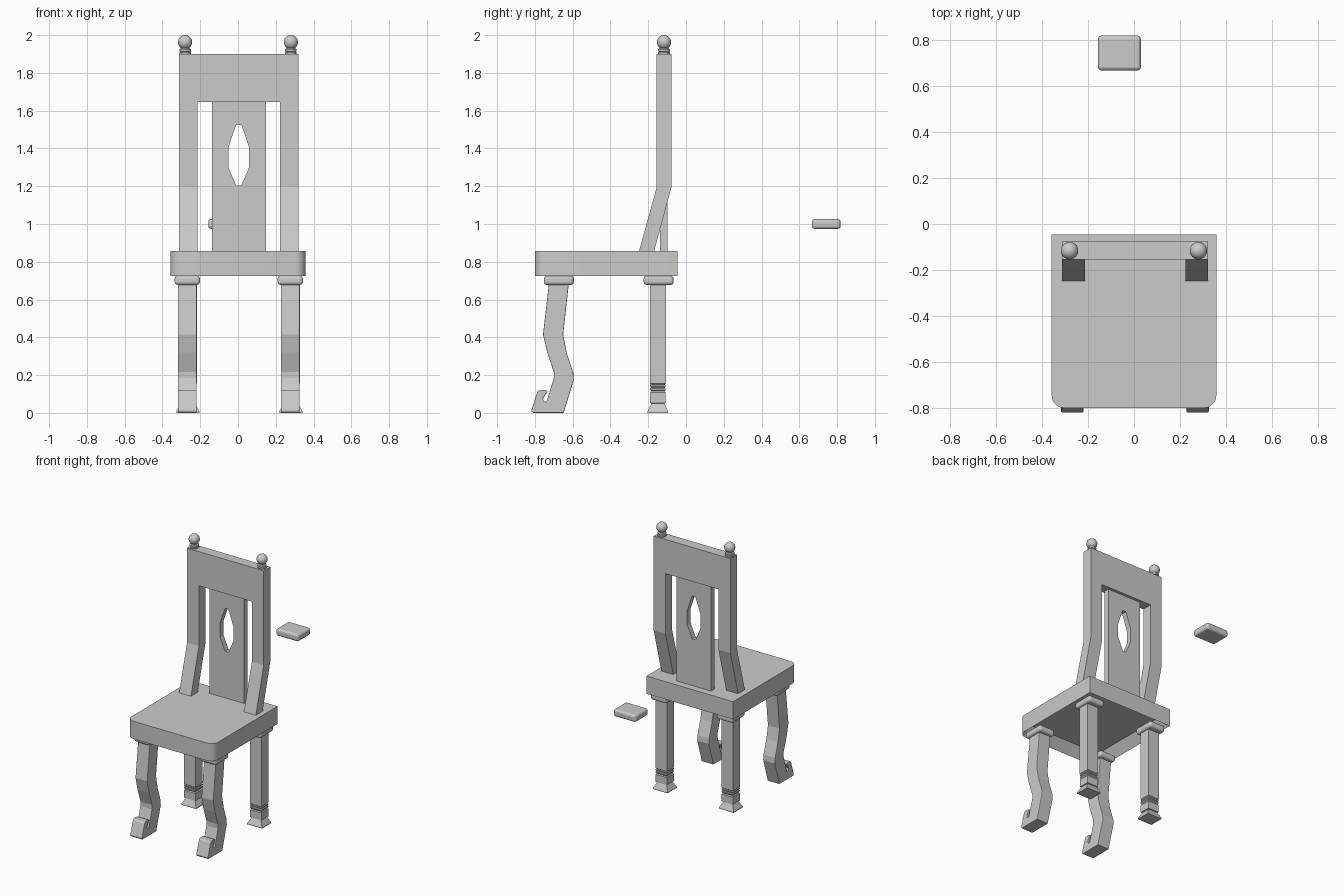
import bpy, bmesh, math
from mathutils import Vector

if "Cube" in bpy.data.objects:
    bpy.data.objects.remove(bpy.data.objects["Cube"])


def finish(name, bm, bevel=0.0, segments=2, smooth=False):
    bmesh.ops.recalc_face_normals(bm, faces=bm.faces)
    me = bpy.data.meshes.new(name)
    bm.to_mesh(me)
    bm.free()
    ob = bpy.data.objects.new(name, me)
    bpy.context.collection.objects.link(ob)
    if bevel:
        m = ob.modifiers.new("Bevel", 'BEVEL')
        m.width, m.segments = bevel, segments
        m.limit_method = 'ANGLE'
        m.angle_limit = math.radians(40)
    if smooth:
        bpy.ops.object.select_all(action='DESELECT')
        ob.select_set(True)
        bpy.context.view_layer.objects.active = ob
        bpy.ops.object.shade_smooth_by_angle(angle=math.radians(40))
    return ob


def extrude(bm, faces, vec):
    r = bmesh.ops.extrude_face_region(bm, geom=faces)
    bmesh.ops.translate(bm, vec=vec, verts=[v for v in r["geom"] if isinstance(v, bmesh.types.BMVert)])


def side_prism(name, profile, x0, x1, **kw):
    """(y, z) outline extruded along x"""
    bm = bmesh.new()
    f = bm.faces.new([bm.verts.new((x0, y, z)) for y, z in profile])
    extrude(bm, [f], Vector((x1 - x0, 0, 0)))
    return finish(name, bm, **kw)


def box(name, lo, hi, **kw):
    (y0, z0), (y1, z1) = lo[1:], hi[1:]
    return side_prism(name, [(y0, z0), (y1, z0), (y1, z1), (y0, z1)], lo[0], hi[0], **kw)


def loft(name, sections, n, cx, cy, sx=1.0, **kw):
    """stack of n-sided rings given as (z, half width)"""
    bm = bmesh.new()
    k = 1 / math.cos(math.pi / n)
    rings = []
    for z, r in sections:
        angs = [2 * math.pi * (i + 0.5) / n for i in range(n)]
        rings.append([bm.verts.new((cx + sx * k * r * math.cos(a), cy + k * r * math.sin(a), z)) for a in angs])
    for a, b in zip(rings, rings[1:]):
        for i in range(n):
            j = (i + 1) % n
            bm.faces.new((a[i], a[j], b[j], b[i]))
    bm.faces.new(rings[0][::-1])
    bm.faces.new(rings[-1])
    return finish(name, bm, **kw)


# Seat: rounded front corners, hollow underside
bm = bmesh.new()
w, yf, yb, r = 0.358, -0.80, -0.045, 0.055
outline = [(w, yb), (-w, yb)]
for cx, start in ((-w + r, 180), (w - r, 270)):
    for i in range(6):
        a = math.radians(start + 18 * i)
        outline.append((cx + r * math.cos(a), yf + r + r * math.sin(a)))
base = bm.faces.new([bm.verts.new((x, y, 0.725)) for x, y in outline])
extrude(bm, [base], Vector((0, 0, 0.132)))
bmesh.ops.recalc_face_normals(bm, faces=bm.faces)
bottom = [f for f in bm.faces if all(abs(v.co.z - 0.725) < 1e-5 for v in f.verts)]
bmesh.ops.inset_region(bm, faces=bottom, thickness=0.055, use_even_offset=True)
bmesh.ops.translate(bm, vec=(0, 0, 0.07), verts=bottom[0].verts)
finish("seat", bm, smooth=True)

# Profiles
front_leg = [(-0.725, 0.69), (-0.757, 0.415), (-0.735, 0.32), (-0.70, 0.217), (-0.70, 0.185),
             (-0.738, 0.06), (-0.752, 0.06), (-0.757, 0.075), (-0.733, 0.115), (-0.74, 0.122),
             (-0.778, 0.122), (-0.788, 0.11), (-0.819, 0.012), (-0.812, 0.0), (-0.648, 0.0),
             (-0.594, 0.175), (-0.597, 0.215), (-0.632, 0.32), (-0.65, 0.415), (-0.62, 0.69)]
post = [(-0.249, 0.855), (-0.169, 0.855), (-0.077, 1.195), (-0.077, 1.9), (-0.155, 1.9), (-0.155, 1.195)]
back_leg = [(0, 0.054), (0.008, 0.054), (0.05, 0.034), (0.052, 0.041), (0.108, 0.041), (0.115, 0.036),
            (0.122, 0.041), (0.13, 0.041), (0.135, 0.037), (0.14, 0.041), (0.147, 0.041),
            (0.15, 0.037), (0.155, 0.042), (0.69, 0.042)]
finial = [(1.9, 0.031), (1.908, 0.031), (1.911, 0.026), (1.914, 0.031), (1.924, 0.031), (1.929, 0.024)]
finial += [(1.9625 - 0.0375 * math.cos(math.radians(a)), max(0.0375 * math.sin(math.radians(a)), 0.001))
           for a in range(38, 181, 12)] + [(2.0, 0.001)]

# Left and right repeated parts
for side, s in (("left", -1), ("right", 1)):
    cx = s * 0.2725 + 0.004
    side_prism("front_leg_" + side, front_leg, cx - 0.049, cx + 0.049, bevel=0.004)
    loft("back_leg_" + side, back_leg, 4, cx + 0.003, -0.149, sx=1.13)
    for part, cy in (("front", -0.673), ("back", -0.145)):
        box(part + "_leg_pad_" + side, (cx - 0.067, cy - 0.079, 0.677), (cx + 0.067, cy + 0.079, 0.727),
            bevel=0.017, segments=3)
    px = s * 0.2675 + 0.0045
    side_prism("back_post_" + side, post, px - 0.049, px + 0.049)
    loft("finial_" + side, finial, 20, s * 0.28, -0.116, smooth=True)

# Top rail
box("top_rail", (-0.214, -0.155, 1.645), (0.223, -0.077, 1.9))

# Splat with an eight-sided opening
bm = bmesh.new()
half = [(0.014, 1.525, 1.646), (0.055, 1.405, 1.405), (0.055, 1.30, 1.30), (0.014, 1.205, 0.855)]
loop = [(1, *p) for p in half] + [(-1, *p) for p in reversed(half)]
inner = [bm.verts.new((0.004 + s * x, -0.138, z)) for s, x, z, _ in loop]
outer = [bm.verts.new((0.005 + s * 0.143, -0.138, z)) for s, _, _, z in loop]
faces = [bm.faces.new((inner[i], inner[(i + 1) % 8], outer[(i + 1) % 8], outer[i])) for i in range(8)]
extrude(bm, faces, Vector((0, 0.04, 0)))
finish("back_splat", bm)

# Loose rounded block behind the chair
box("loose_pad", (-0.157, 0.667, 0.974), (0.03, 0.819, 1.027), bevel=0.016, segments=3)
